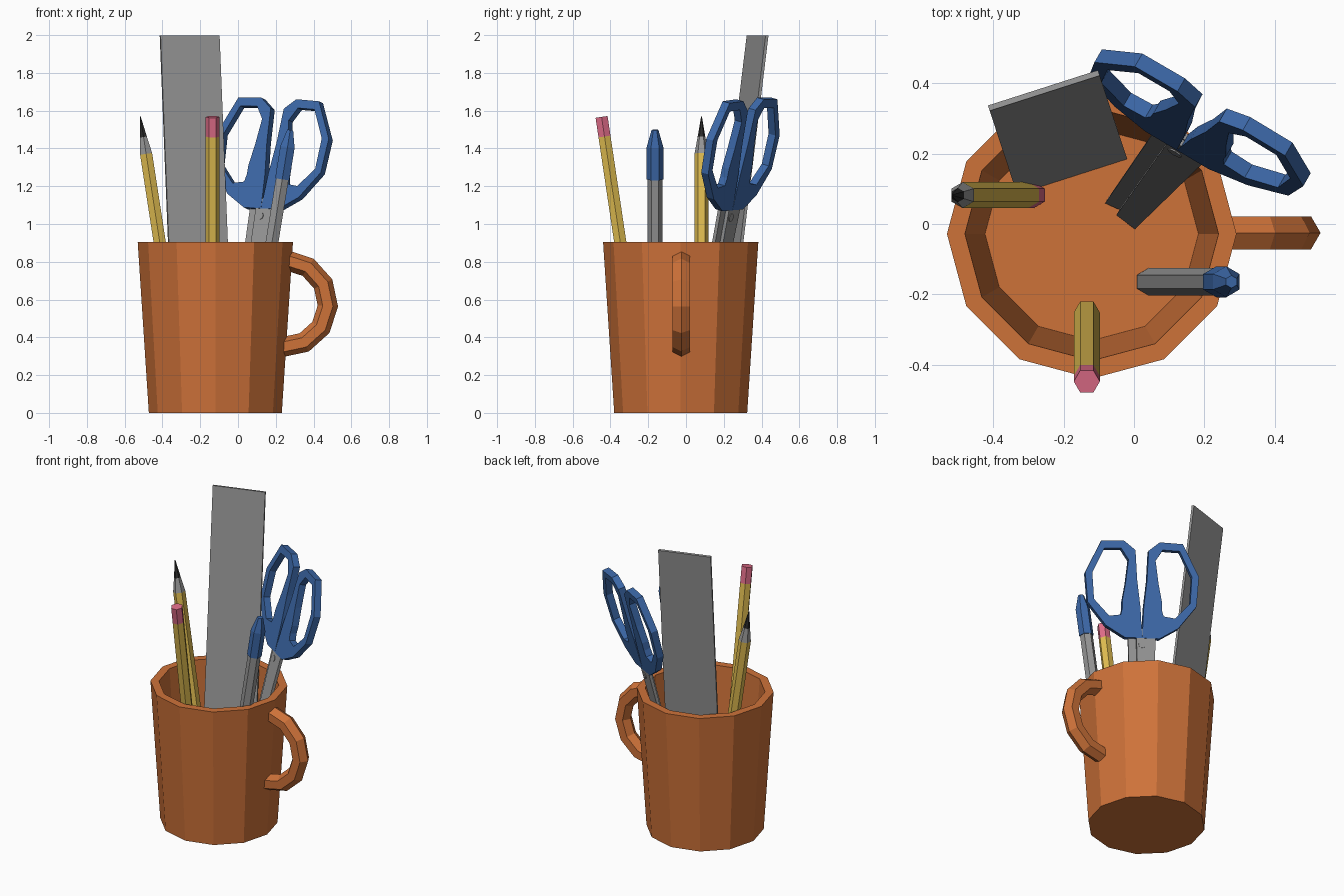
import bpy, bmesh, math
from mathutils import Vector

if "Cube" in bpy.data.objects:
    bpy.data.objects.remove(bpy.data.objects["Cube"])


def material(name, r, g, b):
    m = bpy.data.materials.new(name)
    lin = [((c / 255 + 0.055) / 1.055) ** 2.4 for c in (r, g, b)]
    m.diffuse_color = (*lin, 1)
    m.use_nodes = True
    m.node_tree.nodes["Principled BSDF"].inputs["Base Color"].default_value = m.diffuse_color
    return m


ORANGE = material("orange_clay", 206, 114, 57)
GRAY = material("steel_gray", 150, 150, 150)
YELLOW = material("pencil_yellow", 222, 187, 80)
PINK = material("eraser_pink", 222, 108, 136)
BLUE = material("handle_blue", 60, 104, 168)
BLACK = material("graphite", 42, 42, 42)


def finish(name, bm, mats):
    bmesh.ops.recalc_face_normals(bm, faces=bm.faces)
    me = bpy.data.meshes.new(name)
    bm.to_mesh(me)
    bm.free()
    for m in mats:
        me.materials.append(m)
    ob = bpy.data.objects.new(name, me)
    bpy.context.collection.objects.link(ob)
    return ob


def skin(name, loops, mats, bands=None):
    """Bridge a list of point loops and cap both ends."""
    bm = bmesh.new()
    rows = [[bm.verts.new(p) for p in loop] for loop in loops]
    n = len(rows[0])
    bands = bands or [0] * (len(rows) - 1)
    for r0, r1, mi in zip(rows, rows[1:], bands):
        for i in range(n):
            j = (i + 1) % n
            bm.faces.new((r0[i], r0[j], r1[j], r1[i])).material_index = mi
    bm.faces.new(rows[0]).material_index = bands[0]
    bm.faces.new(rows[-1]).material_index = bands[-1]
    return finish(name, bm, mats)


def turned(name, start, end, rings, sides, mats, bands=None):
    """Rings of (distance, radius) along the axis from start towards end."""
    start = Vector(start)
    a = (Vector(end) - start).normalized()
    x = Vector((0, 0, 1)).cross(a)
    x = x.normalized() if x.length > 1e-4 else Vector((1, 0, 0))
    y = a.cross(x)
    ang = [2 * math.pi * i / sides for i in range(sides)]
    loops = [[start + a * d + (x * math.cos(t) + y * math.sin(t)) * r for t in ang]
             for d, r in rings]
    return skin(name, loops, mats, bands)


def frame(bottom, top, across):
    """Origin, width, length and thickness directions of a leaning flat part."""
    o = Vector(bottom)
    a = (Vector(top) - o).normalized()
    w = Vector(across)
    w = (w - a * w.dot(a)).normalized()
    return o, w, a, w.cross(a)


def plate(name, outline, fr, n0, n1, mat):
    o, w, a, n = fr
    loops = [[o + w * u + a * v + n * k for u, v in outline] for k in (n0, n1)]
    return skin(name, loops, [mat])


# Mug: one hollow twelve-sided shell
MX, MY = -0.12, -0.028
turned("mug", (MX, MY, 0), (MX, MY, 1),
       [(0, 0.352), (0.905, 0.411), (0.905, 0.36), (0.05, 0.303)], 12, [ORANGE])

# Mug handle: half ring with a six-sided section
arc = []
for k in range(7):
    t = math.radians(87 - 30 * k)
    arc.append([(0.246 + (0.23 + 0.054 * math.cos(s)) * math.cos(t),
                 -0.025 + 0.054 * math.sin(s),
                 0.578 + (0.23 + 0.054 * math.cos(s)) * math.sin(t))
                for s in [math.radians(60 * i) for i in range(6)]])
skin("mug_handle", arc, [ORANGE])

# Pencils, built from the eraser end to the point
PENCIL = [(0, 0.037), (0.105, 0.037), (1.325, 0.037), (1.415, 0.0205), (1.525, 0.002)]
for name, eraser, point in (
        ("pencil_point_up", (-0.285, 0.082, 0.062), (-0.517, 0.082, 1.57)),
        ("pencil_eraser_up", (-0.134, -0.447, 1.567), (-0.134, -0.222, 0.06))):
    turned(name, eraser, point, PENCIL, 6, [PINK, YELLOW, GRAY, BLACK], [0, 1, 2, 3])

# Pen barrel and cap
PEN0, PEN1 = (0.042, -0.164, 0.055), (0.277, -0.164, 1.5)
turned("pen_barrel", PEN0, PEN1, [(0, 0.039), (1.25, 0.039)], 6, [GRAY])
turned("pen_cap", PEN0, PEN1,
       [(1.197, 0.044), (1.37, 0.044), (1.462, 0.018)], 6, [BLUE])

# Steel ruler
fr = frame((-0.178, 0.142, 0.05), (-0.256, 0.379, 1.998), (0.312, 0.10, 0))
H = (Vector((-0.256, 0.379, 1.998)) - fr[0]).length
plate("ruler", [(-0.164, 0), (0.164, 0), (0.164, H), (-0.164, H)], fr, -0.008, 0.008, GRAY)

# Scissors: mirrored blades and finger rings, plus a pivot
fr = frame((-0.035, 0.03, 0.05), (0.227, 0.34, 1.66), (0.86, -0.51, -0.042))
OUTER = [(0.105, 1.06), (0.22, 1.13), (0.33, 1.27), (0.345, 1.455), (0.248, 1.655),
         (0.108, 1.66), (0.04, 1.605), (0.03, 1.42), (0.01, 1.25), (0, 1.06)]
INNER = [(0.13, 1.20), (0.20, 1.19), (0.292, 1.29), (0.302, 1.455), (0.228, 1.61),
         (0.126, 1.613), (0.082, 1.545), (0.10, 1.40), (0.12, 1.29), (0.12, 1.24)]
BLADE = [(-0.083, 1.12), (0.035, 1.12), (0.012, 0.03), (-0.055, 0)]
o, w, a, n = fr
for side, label in ((-1, "left"), (1, "right")):
    bm = bmesh.new()
    rows = [[bm.verts.new(o + w * u * side + a * v + n * k) for u, v in loop]
            for loop, k in ((OUTER, -0.022), (OUTER, 0.022), (INNER, 0.022), (INNER, -0.022))]
    for q in range(4):
        r0, r1 = rows[q], rows[(q + 1) % 4]
        for i in range(len(OUTER)):
            j = (i + 1) % len(OUTER)
            bm.faces.new((r0[i], r0[j], r1[j], r1[i]))
    finish("scissor_ring_" + label, bm, [BLUE])
    plate("scissor_blade_" + label, [(-u * side, v) for u, v in BLADE], fr,
          0.001 * side, 0.02 * side, GRAY)
pivot = o + a * 1.02
turned("scissor_pivot", pivot - n * 0.024, pivot + n * 0.024,
       [(0, 0.022), (0.048, 0.022)], 8, [GRAY])
